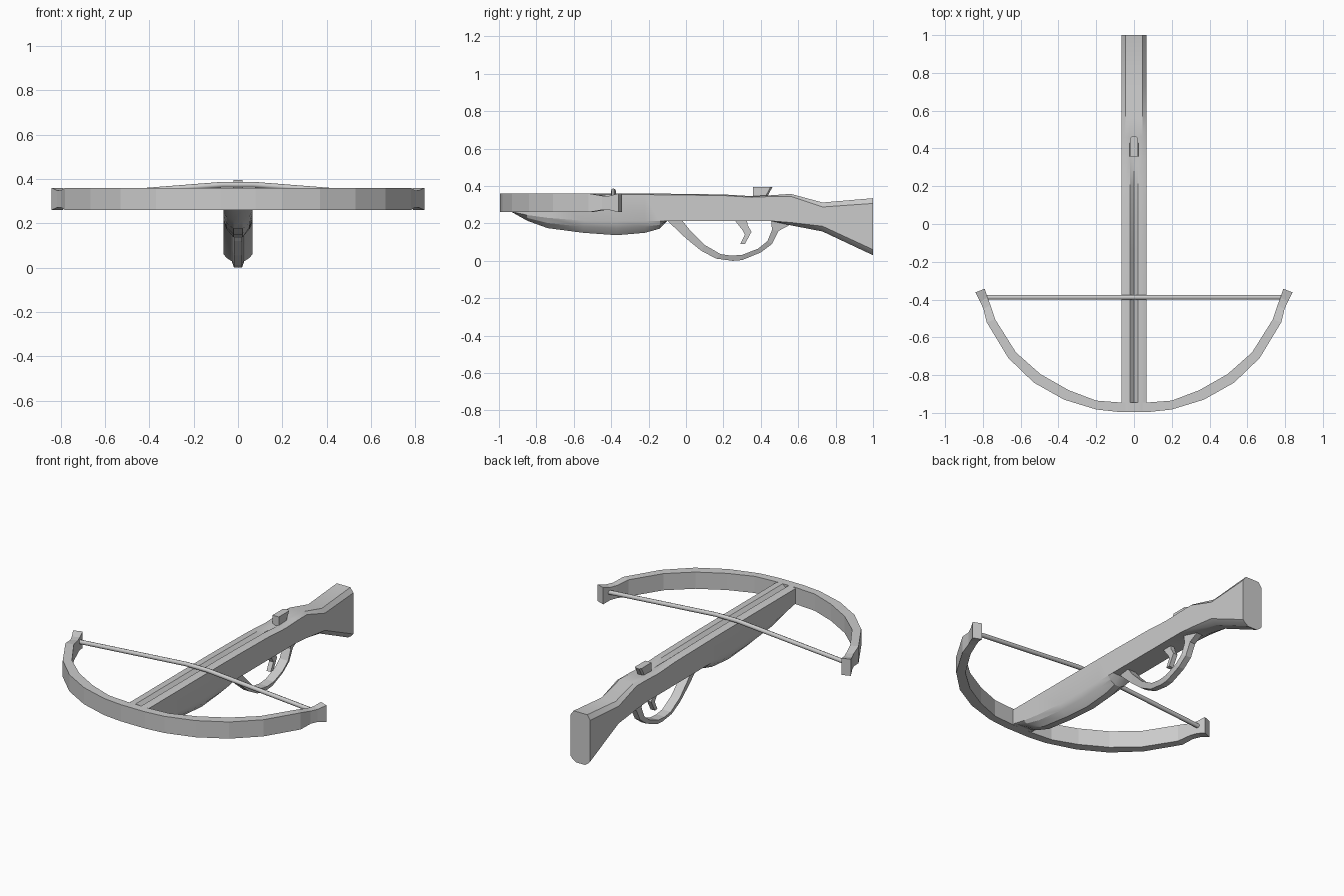
import bpy, bmesh
from mathutils import Vector


def loft(name, rings, smooth=None):
    """Skin a list of closed rings and cap both ends."""
    bm = bmesh.new()
    vr = [[bm.verts.new(p) for p in r] for r in rings]
    n = len(rings[0])
    for a, b in zip(vr, vr[1:]):
        for i in range(n):
            j = (i + 1) % n
            bm.faces.new((a[i], a[j], b[j], b[i]))
    bm.faces.new(vr[0])
    bm.faces.new(vr[-1][::-1])
    bmesh.ops.recalc_face_normals(bm, faces=bm.faces)
    me = bpy.data.meshes.new(name)
    bm.to_mesh(me)
    bm.free()
    ob = bpy.data.objects.new(name, me)
    bpy.context.collection.objects.link(ob)
    if smooth is not None:
        bpy.ops.object.select_all(action='DESELECT')
        bpy.context.view_layer.objects.active = ob
        ob.select_set(True)
        bpy.ops.object.shade_smooth_by_angle(angle=smooth)
    return ob


def plate(name, profile, w):
    """Extrude a (y, z) side profile across x."""
    return loft(name, [[(x, y, z) for y, z in profile] for x in (-w, w)])


# Stock: y, top, groove depth, top chamfer, side bottom, keel, keel half width
sections = [
    (-0.99, 0.36, 0.02, 0.006, 0.262, 0.26, 0.02),
    (-0.93, 0.36, 0.02, 0.006, 0.262, 0.26, 0.02),
    (-0.85, 0.36, 0.02, 0.006, 0.245, 0.215, 0.02),
    (-0.74, 0.36, 0.02, 0.006, 0.23, 0.175, 0.02),
    (-0.55, 0.36, 0.02, 0.006, 0.215, 0.15, 0.02),
    (-0.37, 0.36, 0.02, 0.006, 0.213, 0.137, 0.02),
    (-0.22, 0.36, 0.02, 0.006, 0.213, 0.15, 0.02),
    (-0.14, 0.359, 0.02, 0.006, 0.213, 0.172, 0.02),
    (-0.10, 0.359, 0.02, 0.006, 0.213, 0.212, 0.02),
    (0.20, 0.355, 0.016, 0.006, 0.213, 0.212, 0.02),
    (0.35, 0.346, 0.008, 0.006, 0.213, 0.212, 0.02),
    (0.46, 0.351, 0, 0.007, 0.213, 0.212, 0.02),
    (0.56, 0.358, 0, 0.013, 0.205, 0.19, 0.03),
    (0.73, 0.312, 0, 0.024, 0.185, 0.157, 0.03),
    (1.00, 0.335, 0, 0.028, 0.06, 0.03, 0.03),
]
rings = []
for y, zt, g, c, zs, zb, wb in sections:
    half = [(0.02, zt), (0.045, zt), (0.065, zt - c), (0.065, zs),
            (0.052, 0.5 * zs + 0.5 * zb), (wb, zb)]
    rings.append([(0, y, zt - g)] + [(x, y, z) for x, z in half]
                 + [(-x, y, z) for x, z in reversed(half)])
loft("stock", rings, 0.4)

# Bow: outer x, y, inner x, y, half height; mirrored to both limbs
limb = [
    (0.08, -0.995, 0.07, -0.945, 0.05), (0.20, -0.982, 0.20, -0.935, 0.05),
    (0.37, -0.93, 0.345, -0.88, 0.05), (0.53, -0.84, 0.495, -0.795, 0.05),
    (0.665, -0.71, 0.625, -0.68, 0.05), (0.78, -0.52, 0.735, -0.505, 0.05),
    (0.797, -0.45, 0.76, -0.43, 0.038), (0.815, -0.41, 0.775, -0.39, 0.038),
    (0.84, -0.362, 0.79, -0.343, 0.05),
]
spine = [(-a, b, -c, d, h) for a, b, c, d, h in reversed(limb)] + limb
loft("bow", [[(ox, oy, 0.31 - h), (ox, oy, 0.31 + h),
              (ix, iy, 0.31 + h), (ix, iy, 0.31 - h)]
             for ox, oy, ix, iy, h in spine])

# Bowstring, rising over the stock
cu = bpy.data.curves.new("bowstring", 'CURVE')
cu.dimensions = '3D'
cu.bevel_depth = 0.013
cu.bevel_resolution = 2
cu.use_fill_caps = True
path = [(-0.785, 0.318), (-0.07, 0.374), (0.07, 0.374), (0.785, 0.318)]
sp = cu.splines.new('POLY')
sp.points.add(len(path) - 1)
for p, (x, z) in zip(sp.points, path):
    p.co = (x, -0.388, z, 1)
bpy.context.collection.objects.link(bpy.data.objects.new("bowstring", cu))

# Trigger guard: outer y, z, inner y, z
guard = [
    (-0.10, 0.215, -0.02, 0.215), (0.0, 0.12, 0.02, 0.165),
    (0.08, 0.055, 0.10, 0.085), (0.16, 0.012, 0.185, 0.036),
    (0.25, 0.0, 0.24, 0.028), (0.30, 0.004, 0.30, 0.032),
    (0.40, 0.045, 0.385, 0.065), (0.46, 0.09, 0.435, 0.105),
    (0.495, 0.16, 0.46, 0.165), (0.56, 0.195, 0.455, 0.215),
]
loft("trigger_guard", [[(-0.018, oy, oz), (0.018, oy, oz),
                        (0.028, iy, iz), (-0.028, iy, iz)]
                       for oy, oz, iy, iz in guard])

# Trigger
plate("trigger", [(0.26, 0.218), (0.305, 0.16), (0.315, 0.14), (0.29, 0.09),
                  (0.315, 0.09), (0.35, 0.155), (0.33, 0.19), (0.325, 0.218)], 0.014)

# Rear sight, tapered at its back end
loft("rear_sight", [[(-w, f, z), (w, f, z), (w, b - 0.01, z), (w * 0.6, b, z),
                     (-w * 0.6, b, z), (-w, b - 0.01, z)]
                    for z, f, b, w in ((0.335, 0.357, 0.43, 0.023),
                                       (0.396, 0.357, 0.463, 0.021))])
